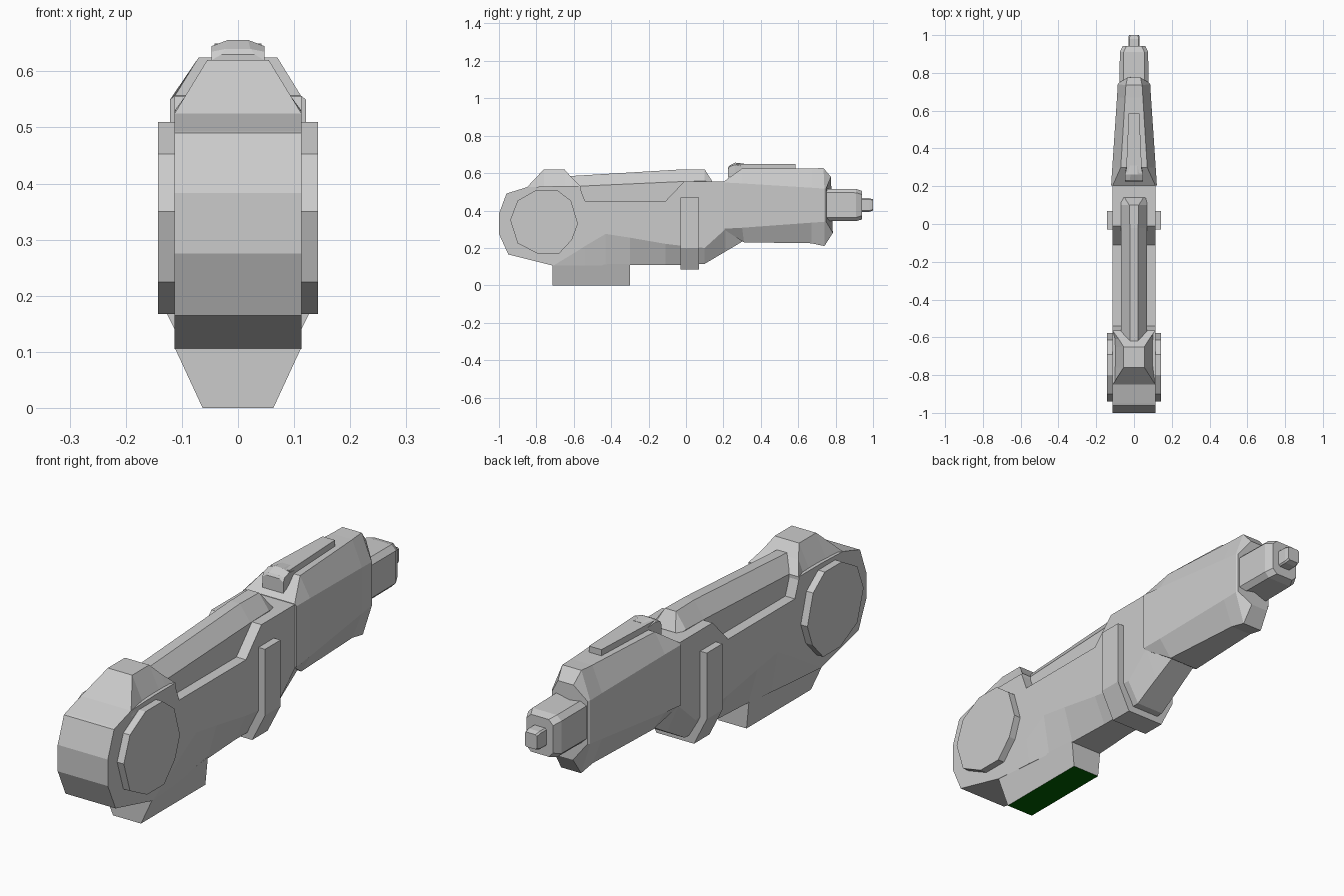
import bpy, bmesh


def finish(name, bm):
    bmesh.ops.remove_doubles(bm, verts=bm.verts, dist=0.0005)
    bmesh.ops.dissolve_degenerate(bm, dist=0.0005, edges=bm.edges)
    bmesh.ops.recalc_face_normals(bm, faces=bm.faces)
    mesh = bpy.data.meshes.new(name)
    bm.to_mesh(mesh)
    bm.free()
    ob = bpy.data.objects.new(name, mesh)
    bpy.context.collection.objects.link(ob)
    return ob


def loft(name, halves):
    """Skin half cross-sections (x, y, z), listed top to bottom, mirrored over x=0."""
    bm = bmesh.new()
    rings = []
    for h in halves:
        full = h + [(-x, y, z) for x, y, z in reversed(h)]
        rings.append([bm.verts.new(p) for p in full])
    n = len(rings[0])
    for a, b in zip(rings, rings[1:]):
        for i in range(n):
            j = (i + 1) % n
            bm.faces.new((a[i], a[j], b[j], b[i]))
    bm.faces.new(rings[0])
    bm.faces.new(rings[-1])
    return finish(name, bm)


def stations(name, rows):
    """Each row: y, then the (x, z) half section."""
    return loft(name, [[(x, y, z) for x, z in pts] for y, *pts in rows])


def prism(name, outline, half):
    """Side-view (y, z) outline extruded across x."""
    bm = bmesh.new()
    f = bm.faces.new([bm.verts.new((-half, y, z)) for y, z in outline])
    ext = bmesh.ops.extrude_face_region(bm, geom=[f])["geom"]
    for v in ext:
        if isinstance(v, bmesh.types.BMVert):
            v.co.x = half
    return finish(name, bm)


# Main housing: y, top z, lower side edge z, bottom z, bottom half width
W = 0.113
housing = [
    (-1.0, 0.383, 0.275, 0.275, W), (-0.96, 0.49, 0.187, 0.187, W),
    (-0.95, 0.494, 0.165, 0.165, W), (-0.85, 0.525, 0.14, 0.14, W),
    (-0.71, 0.53, 0.105, 0.105, W), (-0.57, 0.53, 0.19, 0.105, 0.1),
    (-0.54, 0.45, 0.21, 0.105, 0.098), (-0.43, 0.45, 0.275, 0.105, 0.085),
    (-0.30, 0.45, 0.255, 0.108, 0.072), (-0.11, 0.45, 0.222, 0.11, 0.063),
    (-0.01, 0.555, 0.21, 0.11, 0.063), (0.1, 0.555, 0.2, 0.115, 0.063),
    (0.21, 0.555, 0.3, 0.18, 0.06), (0.32, 0.5, 0.35, 0.245, 0.055)]
stations("main_housing", [(y, (W if y < 0.3 else 0.09, t), (W if y < 0.3 else 0.09, c), (hb, b))
                          for y, t, c, b, hb in housing])

# Top ridge seen above the side notches
stations("top_ridge", [
    (-0.64, (0.022, 0.583), (0.07, 0.527), (0.07, 0.4)),
    (-0.02, (0.022, 0.62), (0.07, 0.555), (0.07, 0.4)),
    (0.1, (0.025, 0.62), (0.07, 0.558), (0.07, 0.4)),
    (0.14, (0.05, 0.557), (0.065, 0.55), (0.065, 0.4))])

# Tapered hump over the round end
stations("end_hump", [
    (-0.85, (W, 0.525), (W, 0.5)), (-0.76, (0.055, 0.62), (W, 0.5)),
    (-0.65, (0.055, 0.62), (W, 0.5)), (-0.61, (0.08, 0.575), (W, 0.5)),
    (-0.565, (W, 0.53), (W, 0.5))])

# Ten-sided side discs
prism("side_disc", [(-0.94, 0.35), (-0.9, 0.453), (-0.8, 0.51), (-0.69, 0.51), (-0.615, 0.453),
                    (-0.578, 0.33), (-0.61, 0.243), (-0.68, 0.168), (-0.79, 0.168), (-0.9, 0.225)], 0.143)

# Foot block with a green underside
foot = stations("foot_block", [
    (-0.715, (W, 0.108), (0.063, 0)), (-0.3, (0.074, 0.115), (0.063, 0))])
grey = bpy.data.materials.new("grey")
grey.diffuse_color = (0.8, 0.8, 0.8, 1)
green = bpy.data.materials.new("green")
green.diffuse_color = (0.0, 0.12, 0.0, 1)
foot.data.materials.append(grey)
foot.data.materials.append(green)
for p in foot.data.polygons:
    p.material_index = 1 if p.normal.z < -0.9 else 0

# Wrap-around band
stations("wrap_band", [(y, (0.143, 0.47), (0.143, 0.2), (0.085, 0.085)) for y in (-0.03, 0.07)])

# Barrel housing with overhanging upper and lower lips
loft("barrel_housing", [
    [(0.112, 0.205, 0.557), (0.121, 0.205, 0.55), (0.121, 0.205, 0.303), (0.11, 0.205, 0.297)],
    [(0.07, 0.3, 0.625), (0.115, 0.3, 0.545), (0.115, 0.3, 0.308), (0.068, 0.31, 0.23)],
    [(0.047, 0.67, 0.625), (0.09, 0.67, 0.522), (0.09, 0.67, 0.335), (0.048, 0.67, 0.225)],
    [(0.043, 0.735, 0.627), (0.086, 0.74, 0.517), (0.086, 0.74, 0.34), (0.045, 0.74, 0.21)],
    [(0.035, 0.775, 0.58), (0.08, 0.748, 0.515), (0.08, 0.748, 0.342), (0.04, 0.785, 0.28)]])


# Muzzle and its nub: chamfered blocks
def chamfered(y, hw, z0, z1, c):
    return (y, (hw - c, z1), (hw, z1 - c), (hw, z0 + c), (hw - c, z0))


stations("muzzle", [chamfered(0.7, 0.077, 0.343, 0.517, 0.02),
                    chamfered(0.91, 0.075, 0.343, 0.515, 0.02),
                    chamfered(0.942, 0.06, 0.353, 0.505, 0.02)])
stations("muzzle_nub", [chamfered(0.93, 0.03, 0.393, 0.466, 0.006),
                        chamfered(0.98, 0.03, 0.393, 0.466, 0.006),
                        chamfered(1.0, 0.027, 0.4, 0.46, 0.006)])

# Sight rail and raised sight block
stations("sight_rail", [(0.27, (0.042, 0.65), (0.042, 0.6)), (0.585, (0.028, 0.65), (0.028, 0.6))])
stations("sight_block", [
    (0.225, (0.03, 0.63), (0.047, 0.62), (0.047, 0.575)),
    (0.232, (0.022, 0.64), (0.047, 0.635), (0.047, 0.58)),
    (0.262, (0.018, 0.656), (0.047, 0.645), (0.047, 0.59)),
    (0.31, (0.018, 0.651), (0.04, 0.635), (0.04, 0.6))])
